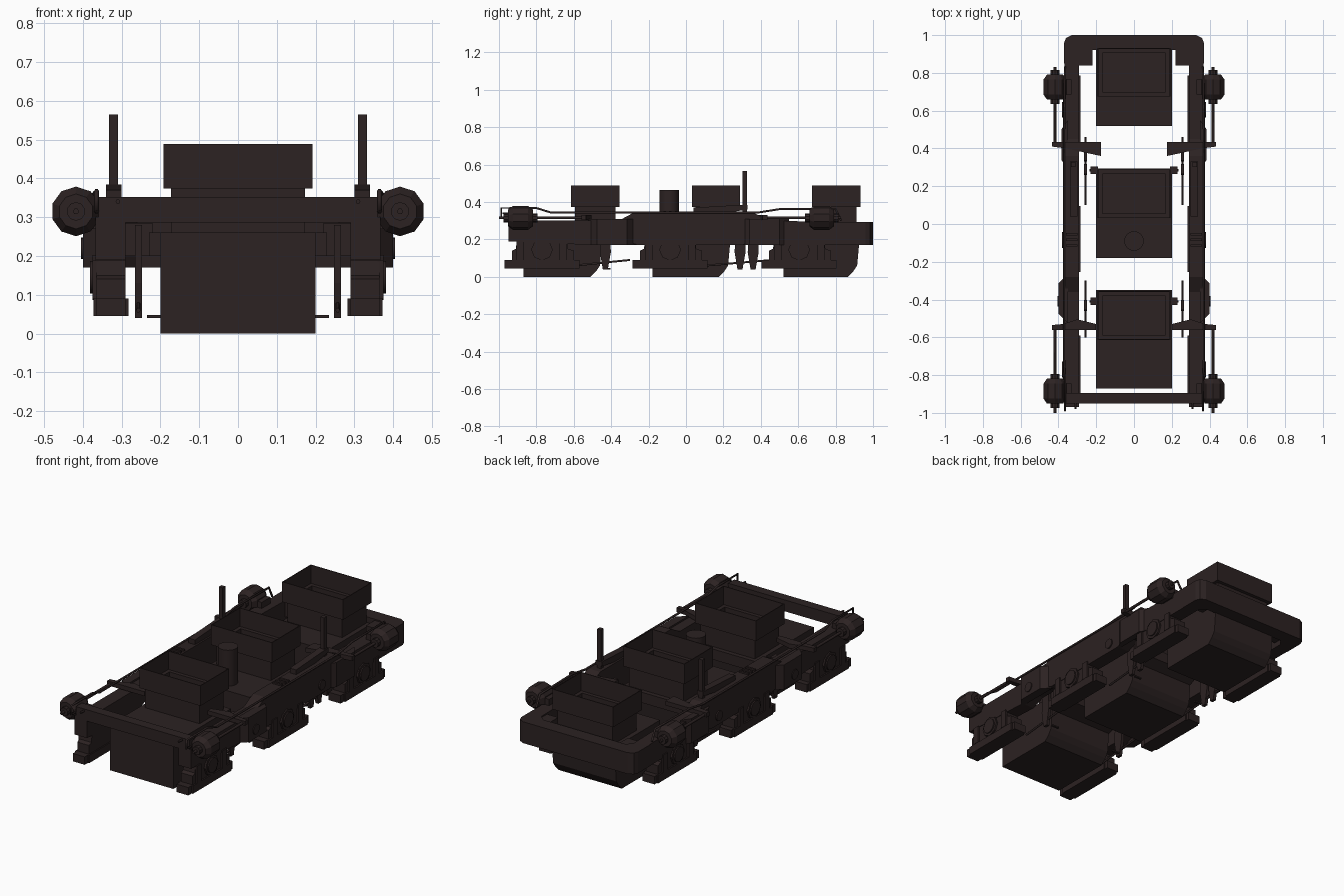
import bpy, bmesh, math
from mathutils import Vector, Matrix

cube = bpy.data.objects.get("Cube")
if cube:
    bpy.data.objects.remove(cube)

iron = bpy.data.materials.new("dark_iron")
iron.use_nodes = True
colour = (0.025, 0.016, 0.016, 1)
iron.diffuse_color = colour
iron.node_tree.nodes["Principled BSDF"].inputs["Base Color"].default_value = colour


def finish(name, bm):
    bmesh.ops.recalc_face_normals(bm, faces=bm.faces)
    mesh = bpy.data.meshes.new(name)
    bm.to_mesh(mesh)
    bm.free()
    mesh.materials.append(iron)
    ob = bpy.data.objects.new(name, mesh)
    bpy.context.collection.objects.link(ob)
    return ob


def prism(name, points, lo, hi, axis="x"):
    """Extrude a (y, z) profile along x, or an (x, y) plan along z."""
    bm = bmesh.new()
    place = (lambda p: (lo, *p)) if axis == "x" else (lambda p: (*p, lo))
    face = bm.faces.new([bm.verts.new(place(p)) for p in points])
    new = bmesh.ops.extrude_face_region(bm, geom=[face])["geom"]
    step = Vector((hi - lo, 0, 0)) if axis == "x" else Vector((0, 0, hi - lo))
    bmesh.ops.translate(bm, vec=step, verts=[v for v in new if isinstance(v, bmesh.types.BMVert)])
    return finish(name, bm)


def box(name, x, y, z):
    return prism(name, [(y[0], z[0]), (y[1], z[0]), (y[1], z[1]), (y[0], z[1])], x[0], x[1])


def drum(name, centre, radius, length, axis="y", sides=16, tip=None):
    """Cylinder or cone; along y the radius is at the +y end and the tip at the -y end."""
    bm = bmesh.new()
    turn = {"x": Matrix.Rotation(math.pi / 2, 4, "Y"),
            "y": Matrix.Rotation(math.pi / 2, 4, "X"), "z": Matrix()}[axis]
    bmesh.ops.create_cone(bm, cap_ends=True, segments=sides, radius1=radius,
                          radius2=radius if tip is None else tip, depth=length,
                          matrix=Matrix.Translation(centre) @ turn)
    return finish(name, bm)


def duct(name, y, z):
    """Open box stepping down into a narrower hollow neck."""
    bm = bmesh.new()
    bmesh.ops.create_cube(bm, size=1, matrix=Matrix.Translation((0, y, z))
                          @ Matrix.Diagonal((0.385, 0.258, 0.115, 1)))
    by_height = sorted(bm.faces, key=lambda f: f.calc_center_median().z)
    for face, steps in ((by_height[-1], ((0.006, -0.105), (0.03, -0.105))),
                        (by_height[0], ((0.028, -0.12),))):
        for thickness, depth in steps:
            bmesh.ops.inset_region(bm, faces=[face], thickness=thickness)
            bmesh.ops.inset_region(bm, faces=[face], thickness=0)
            bmesh.ops.translate(bm, vec=(0, 0, depth), verts=face.verts)
    finish(name, bm)


def tube(name, points, radius):
    curve = bpy.data.curves.new(name, "CURVE")
    curve.dimensions = "3D"
    curve.bevel_depth = radius
    curve.bevel_resolution = 1
    curve.use_fill_caps = True
    spline = curve.splines.new("POLY")
    spline.points.add(len(points) - 1)
    for p, co in zip(spline.points, points):
        p.co = (*co, 1)
    curve.materials.append(iron)
    ob = bpy.data.objects.new(name, curve)
    bpy.context.collection.objects.link(ob)


def span(s, a, b):
    return tuple(sorted((s * a, s * b)))


# Traction motors, each with an open air duct
axles = (-0.77, -0.085, 0.605)
for label, axle, start, end in zip(("front", "middle", "rear"), axles,
                                   (-0.87, -0.18, 0.52), (-0.35, 0.295, 0.938)):
    prism(label + "_motor", [
        (start, 0), (axle + 0.26, 0), (axle + 0.29, 0.03), (axle + 0.31, 0.06),
        (axle + 0.32, 0.17), (end, 0.2), (end, 0.26), (start, 0.26)], -0.2, 0.2)
    duct(label + "_duct", end - 0.135, 0.432)
drum("centre_pivot", (0, -0.09, 0.36), 0.052, 0.21, "z", 20)

# End beams
rear_half = [(0.37, 0.85), (0.37, 0.96), (0.36, 0.985), (0.33, 1)]
inner = [(-0.29, 0.85), (-0.29, 0.89), (-0.26, 0.92), (0.26, 0.92), (0.29, 0.89), (0.29, 0.85)]
prism("rear_beam", rear_half + [(-x, y) for x, y in reversed(rear_half)] + inner, 0.17, 0.292, "z")
box("front_beam", (-0.36, 0.36), (-0.95, -0.895), (0.287, 0.352))

rail = [(-0.95, 0.19), (-0.95, 0.3), (-0.36, 0.3), (-0.28, 0.343), (0.36, 0.343),
        (0.45, 0.3), (0.87, 0.292), (0.87, 0.17), (0.45, 0.17), (0.38, 0.2), (0.3, 0.17),
        (-0.26, 0.17), (-0.34, 0.2), (-0.42, 0.2), (-0.5, 0.17)]
pedestal = [(-0.2, 0.045), (0.2, 0.045), (0.2, 0.09), (0.17, 0.09), (0.17, 0.14),
            (0.14, 0.15), (0.13, 0.22), (-0.13, 0.22), (-0.14, 0.15), (-0.16, 0.14),
            (-0.16, 0.09), (-0.2, 0.09)]

for s, side in ((1, "left"), (-1, "right")):
    # Side rail with its outer bulge and ribs
    prism(side + "_side_rail", rail, s * 0.29, s * 0.368)
    for y, bulge in ((-0.395, 0.4), (0.42, 0.385)):
        prism(side + "_rail_bulge", [(s * 0.35, y - 0.13), (s * bulge, y - 0.08),
              (s * bulge, y + 0.08), (s * 0.35, y + 0.13)], 0.17, 0.31, "z")
    drum(side + "_rail_boss", (s * 0.368, 0.23, 0.22), 0.028, 0.014, "x")
    drum(side + "_bulge_boss", (s * 0.4, -0.41, 0.22), 0.028, 0.01, "x")
    for y in (-0.12, -0.09, -0.06):
        box(side + "_rail_rib", span(s, 0.3, 0.36), (y, y + 0.012), (0.34, 0.352))
    box(side + "_rear_bracket", span(s, 0.22, 0.3), (0.84, 0.925), (0.2, 0.285))

    # Axle guards, tie bars and bearing caps
    for axle in axles:
        prism(side + "_axle_guard", [(axle + y, z) for y, z in pedestal], s * 0.29, s * 0.365)
        box(side + "_tie_bar", span(s, 0.283, 0.373), (axle - 0.17, axle + 0.18), (0.045, 0.09))
        drum(side + "_bearing_rim", (s * 0.365, axle, 0.145), 0.058, 0.02, "x", 8)
        drum(side + "_bearing_cap", (s * 0.37, axle, 0.145), 0.042, 0.024, "x")
        for d in (-0.115, 0.115):
            box(side + "_guide", span(s, 0.36, 0.375), (axle + d - 0.02, axle + d + 0.02), (0.09, 0.19))

    # Brake cylinders with push rods
    for y, rod in ((-0.885, (-1, -0.55)), (0.725, (0.83, 0.42))):
        at = s * 0.418
        drum(side + "_brake_cylinder", (at, y, 0.315), 0.064, 0.08, sides=10)
        for d in (-1, 1):
            wide, narrow = (0.064, 0.045) if d < 0 else (0.045, 0.064)
            drum(side + "_cylinder_cap", (at, y + d * 0.053, 0.315), wide, 0.026,
                 sides=10, tip=narrow)
            drum(side + "_cylinder_gland", (at, y + d * 0.075, 0.315), 0.024, 0.03, sides=10)
        tube(side + "_push_rod", [(at, rod[0], 0.315), (at, rod[1], 0.315)], 0.008)
        box(side + "_cylinder_bracket", span(s, 0.33, 0.38), (y - 0.04, y + 0.04), (0.27, 0.33))

    # Brake levers across the rails
    prism(side + "_rear_lever", [(s * 0.175, 0.36), (s * 0.175, 0.435), (s * 0.435, 0.435),
          (s * 0.435, 0.41), (s * 0.36, 0.4)], 0.305, 0.33, "z")
    prism(side + "_front_lever", [(s * 0.2, -0.56), (s * 0.2, -0.53), (s * 0.3, -0.505),
          (s * 0.38, -0.53), (s * 0.435, -0.535), (s * 0.435, -0.56)], 0.305, 0.33, "z")

    # Hanging brake links, pull rods and motor ears
    for y in (-0.43, 0.29, 0.36):
        prism(side + "_brake_hanger", [(y - 0.025, 0.28), (y - 0.03, 0.13), (y - 0.015, 0.04),
              (y + 0.012, 0.04), (y + 0.028, 0.13), (y + 0.025, 0.28)], s * 0.248, s * 0.266)
    for a, b in ((-0.6, -0.3), (0.1, 0.46)):
        tube(side + "_brake_pull_rod", [(s * 0.257, a, 0.06), (s * 0.257, b, 0.09)], 0.006)
    for y in (0.285, -0.41):
        box(side + "_motor_ear", span(s, 0.19, 0.23), (y - 0.02, y + 0.02), (0.2, 0.26))
        box(side + "_link_pin", span(s, 0.19, 0.235), (y - 0.006, y + 0.006), (0.04, 0.048))

    # Upright post with flared foot
    box(side + "_post", span(s, 0.309, 0.333), (0.303, 0.327), (0.34, 0.565))
    prism(side + "_post_foot", [(0.04, 0.34), (0.04, 0.37), (0.3, 0.385), (0.33, 0.385),
          (0.33, 0.36), (0.2, 0.34)], s * 0.3, s * 0.34)

    # Air pipes
    tube(side + "_air_pipe", [
        (s * 0.365, -0.95, 0.315), (s * 0.365, -0.988, 0.32), (s * 0.365, -0.988, 0.368),
        (s * 0.365, -0.8, 0.368), (s * 0.37, -0.72, 0.343), (s * 0.37, 0.38, 0.343),
        (s * 0.37, 0.5, 0.362), (s * 0.365, 0.8, 0.362), (s * 0.365, 0.83, 0.3)], 0.006)
    tube(side + "_end_pipe", [(s * 0.31, -0.93, 0.34), (s * 0.31, -0.98, 0.34)], 0.006)

# Smooth the round parts
for ob in bpy.context.collection.objects:
    ob.select_set(any(k in ob.name for k in ("pivot", "bearing_cap", "boss")))
bpy.context.view_layer.objects.active = bpy.data.objects["centre_pivot"]
bpy.ops.object.shade_smooth_by_angle()
